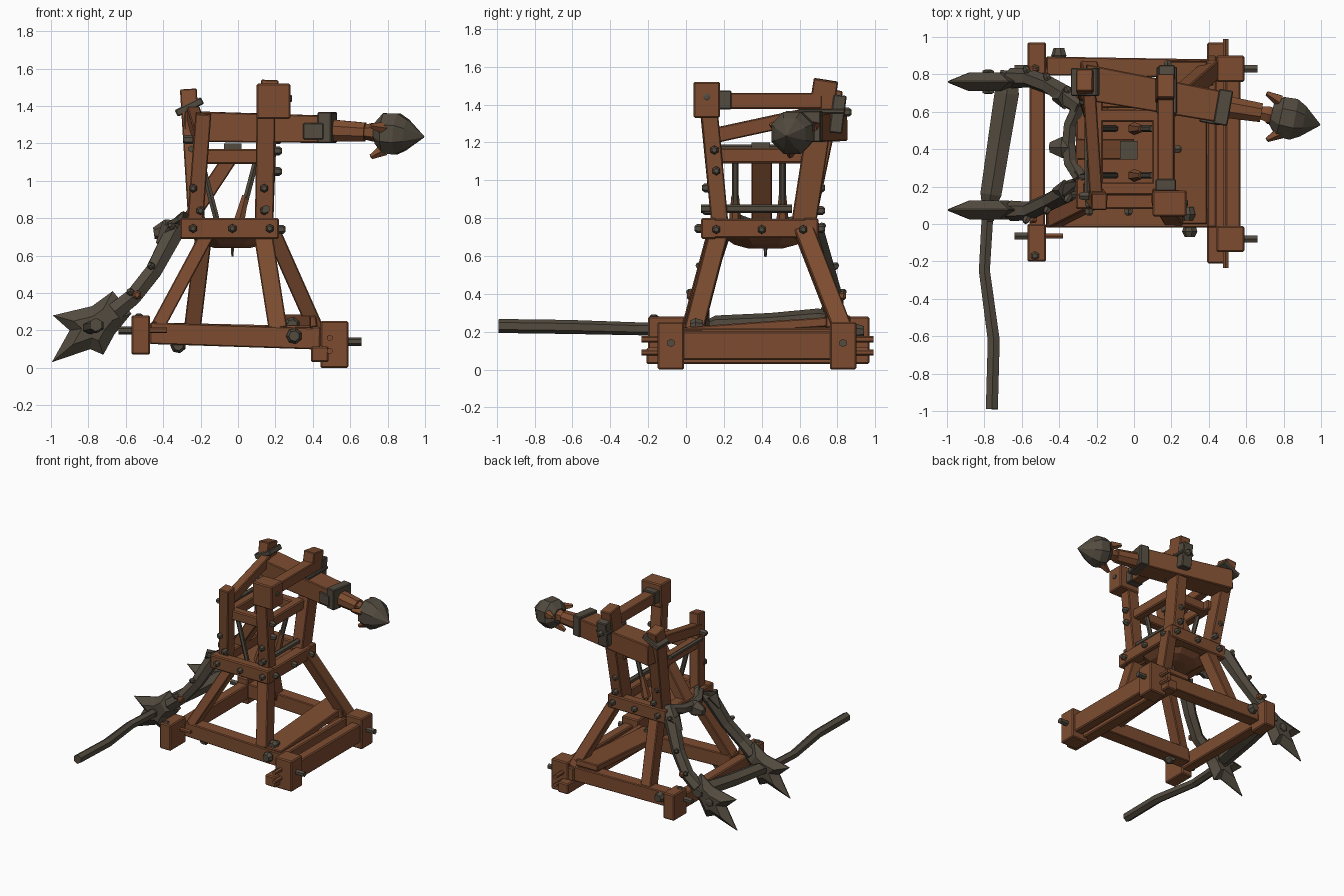
import bpy, bmesh, math
from mathutils import Vector as V

def material(name, col):
    m = bpy.data.materials.new(name)
    m.diffuse_color = (*col, 1)
    return m

WOOD = material("brown wood", (0.205, 0.073, 0.03))
IRON = material("dark iron", (0.085, 0.07, 0.05))

def finish(name, bm, mat):
    bmesh.ops.recalc_face_normals(bm, faces=bm.faces)
    me = bpy.data.meshes.new(name)
    bm.to_mesh(me)
    bm.free()
    me.materials.append(mat)
    ob = bpy.data.objects.new(name, me)
    bpy.context.collection.objects.link(ob)
    return ob

def axes(d):
    ref = V((0, 0, 1)) if abs(d.z) < 0.6 else V((0, 1, 0))
    s = d.cross(ref).normalized()
    return s, s.cross(d).normalized()

def beam(name, a, b, w, h, mat=WOOD, taper=1.0, bev=0.006):
    """Chamfered timber from a to b; w is sideways, h is the other way."""
    a, b = V(a), V(b)
    s, u = axes((b - a).normalized())
    bm = bmesh.new()
    rings = []
    for p, k in ((a, 1), (b, taper)):
        rings.append([bm.verts.new(p + s * w * k * i / 2 + u * h * k * j / 2)
                      for i, j in ((-1, -1), (1, -1), (1, 1), (-1, 1))])
    for i in range(4):
        j = (i + 1) % 4
        bm.faces.new((rings[0][i], rings[0][j], rings[1][j], rings[1][i]))
    bm.faces.new(rings[0])
    bm.faces.new(rings[1])
    if bev:
        bmesh.ops.bevel(bm, geom=bm.edges[:], offset=bev, segments=1, affect='EDGES')
    return finish(name, bm, mat)

def block(name, x, y, z, mat=WOOD, bev=0.008):
    """Box from three (low, high) ranges."""
    cx, cz = sum(x) / 2, sum(z) / 2
    return beam(name, (cx, y[0], cz), (cx, y[1], cz), x[1] - x[0], z[1] - z[0], mat, 1, bev)

def tube(name, pts, radii, n=6, mat=IRON, flat=1.0):
    """Faceted tube along points with a radius at each point."""
    pts = [V(p) for p in pts]
    bm = bmesh.new()
    rings = []
    for i, p in enumerate(pts):
        d = (pts[min(i + 1, len(pts) - 1)] - pts[max(i - 1, 0)]).normalized()
        s, u = axes(d)
        rings.append([bm.verts.new(p + (s * math.cos(t) + u * math.sin(t) * flat) * radii[i])
                      for t in (2 * math.pi * (k + .5) / n for k in range(n))])
    for r, q in zip(rings, rings[1:]):
        for k in range(n):
            bm.faces.new((r[k], r[(k + 1) % n], q[(k + 1) % n], q[k]))
    bm.faces.new(rings[0])
    bm.faces.new(rings[-1])
    return finish(name, bm, mat)

def bolt(name, p, d, r=0.024, l=0.035, mat=IRON):
    p, d = V(p), V(d)
    return tube(name, [p - d * 0.02, p + d * l * .6, p + d * l], [r, r, r * .55], 6, mat)

# base: corner blocks, pins and sill beams
for y in (-0.08, 0.83):
    block("right_corner_block", (0.44, 0.59), (y - .07, y + .07), (0, 0.25))
    tube("right_pin", [(0.57, y, .14), (0.66, y, .14)], [.022] * 2)
for y0, y1 in ((-0.2, 0.0), (0.8, 0.97)):
    block("left_corner_block", (-0.57, -0.47), (y0, y1), (0.07, 0.28))
    ym = -0.065 if y0 < 0 else 0.83
    tube("left_pin", [(-0.64, ym, .2), (-0.55, ym, .2)], [.022] * 2)
    tube("left_peg", [(-0.5, ym, .2), (-0.38, ym, .2)], [.015] * 2, 6, WOOD)
    bolt("left_block_bolt", (-0.53, y0 + .03, .27), (0, 0, 1), .024, .02)
block("left_sill", (-0.56, -0.475), (-0.05, 0.85), (0.11, 0.23))
block("right_inner_sill", (0.39, 0.485), (-0.21, 0.97), (0.03, 0.115))
block("right_upper_sill", (0.39, 0.44), (-0.02, 0.9), (0.11, 0.22))
block("right_outer_sill", (0.49, 0.57), (-0.02, 0.78), (0.05, 0.2))
for z in (0.09, 0.16):
    tube("sill_peg", [(0.49, -0.235, z), (0.49, 0.99, z)], [.017] * 2, 6, WOOD)
beam("front_sill", (-0.47, 0.035, 0.185), (0.44, 0.035, 0.155), 0.11, 0.115)
beam("back_sill", (-0.47, 0.845, 0.185), (0.44, 0.83, 0.165), 0.1, 0.115)
beam("base_plank", (0.29, 0.0, 0.2), (0.29, 0.87, 0.26), 0.2, 0.05)
beam("base_brace", (0.42, 0.8, 0.25), (0.2, 0.8, 0.22), 0.12, 0.06)

# splayed legs
for name, a, b, w in (
        ("front_left_leg", (-0.43, 0.03, 0.22), (-0.15, 0.17, 0.74), 0.075),
        ("front_right_leg", (0.215, 0.04, 0.2), (0.13, 0.18, 0.74), 0.1),
        ("back_left_leg", (-0.245, 0.83, 0.2), (-0.18, 0.62, 0.74), 0.09),
        ("back_right_leg", (0.42, 0.83, 0.2), (0.18, 0.62, 0.74), 0.085)):
    beam(name, a, b, w, 0.1)

# middle frame with bolts, floor and hanging bowl
for y in (0.12, 0.66):
    block("middle_cross_beam", (-0.31, 0.22), (y - .04, y + .04), (0.69, 0.8))
    s = -1 if y < .3 else 1
    for x in (-0.24, -0.03, 0.17):
        bolt("middle_beam_bolt", (x, y + s * .04, .745), (0, s, 0))
for x in (-0.265, 0.175):
    block("middle_side_beam", (x - .045, x + .045), (0.1, 0.68), (0.695, 0.795))
    s = -1 if x < 0 else 1
    for y in (0.16, 0.4, 0.62):
        bolt("middle_side_bolt", (x + s * .045, y, .74), (s, 0, 0))
block("floor_panel", (-0.22, 0.13), (0.14, 0.64), (0.69, 0.73))
tube("floor_bowl", [(-.03, .42, .64), (-.03, .42, .66), (-.03, .42, .7)], [.1, .18, .24], 8, WOOD)
tube("floor_spike", [(-.03, .42, .66), (-.03, .42, .595)], [.012, .006])

# upper posts
beam("front_left_post", (-0.23, 0.18, 0.76), (-0.185, 0.12, 1.36), 0.085, 0.09)
beam("front_right_post", (0.14, 0.18, 0.76), (0.15, 0.12, 1.4), 0.1, 0.09)
beam("back_left_post", (-0.22, 0.62, 0.76), (-0.265, 0.77, 1.48), 0.09, 0.12)
beam("back_right_post", (0.14, 0.62, 0.76), (0.17, 0.74, 1.53), 0.095, 0.13)
block("front_right_cap", (0.1, 0.28), (0.04, 0.18), (1.33, 1.52))
bolt("cap_bolt", (0.28, 0.11, 1.44), (1, 0, 0), .02, .01)
beam("left_band", (-0.33, 0.76, 1.36), (-0.19, 0.76, 1.43), 0.15, 0.04, IRON)
beam("right_band", (0.175, 0.79, 1.25), (0.175, 0.815, 1.45), 0.09, 0.07, IRON)
beam("ram_strap", (0.175, 0.59, 1.365), (0.175, 0.84, 1.365), 0.11, 0.025, IRON)
bolt("right_band_bolt", (0.18, 0.84, 1.36), (0, 1, 0))

# rails between the posts
for y in (0.19, 0.58):
    block("upper_cross_rail", (-0.21, 0.15), (y - .035, y + .035), (1.09, 1.17))
for x in (-0.2, 0.13):
    block("upper_side_rail", (x - .035, x + .035), (0.17, 0.66), (1.09, 1.17))
beam("top_right_rail", (0.17, 0.16, 1.42), (0.17, 0.72, 1.42), 0.09, 0.085)
beam("top_rail_collar", (0.17, 0.175, 1.425), (0.17, 0.24, 1.425), 0.11, 0.1, IRON)
beam("top_left_rail", (-0.2, 0.12, 1.23), (-0.24, 0.72, 1.36), 0.07, 0.08)
beam("inner_brace", (-0.03, 0.4, 1.14), (-0.28, 0.4, 0.76), 0.08, 0.11)
block("brace_cap_plate", (-0.075, 0.02), (0.345, 0.445), (1.13, 1.2), IRON, 0)
for y in (0.26, 0.51):
    for a, b in ((-0.2, -0.1), (0.1, 0.0)):
        tube("tension_rod", [(a, y, 1.12), (b, y, 0.74)], [.018] * 2)
    tube("rod_wood_sleeve", [(0.04, y, .92), (0.0, y, .76)], [.02, .035], 6, WOOD)
tube("side_rod", [(0.15, 0.08, .85), (0.15, 0.56, .85)], [.022] * 2)
tube("left_side_rod", [(-0.25, 0.16, 1.17), (-0.25, 0.56, 1.17)], [.018] * 2)
for x, z in ((-0.24, .96), (0.14, .96), (-0.2, .84), (0.14, .84)):
    bolt("front_post_bolt", (x, 0.12, z), (0, -1, 0))
    bolt("back_post_bolt", (x, 0.7, z), (0, 1, 0))
for x, y, z in ((0.2, 0.16, 1.05), (0.2, 0.64, 1.22), (0.2, 0.15, 1.16)):
    bolt("post_side_bolt", (x, y, z), (1, 0, 0))
for y, z in ((0.15, 1.22), (0.66, 1.22)):
    bolt("left_post_bolt", (-0.26, y, z), (-1, 0, 0))

# ram: tapered timber, collar, neck and iron head
beam("ram_beam", (-0.27, 0.76, 1.29), (0.5, 0.62, 1.275), 0.19, 0.165, WOOD, 0.88)
beam("ram_collar", (0.44, 0.63, 1.285), (0.515, 0.617, 1.285), 0.19, 0.165, IRON)
beam("ram_side_plate", (0.35, 0.562, 1.265), (0.46, 0.541, 1.265), 0.03, 0.09, IRON)
tube("ram_neck", [(0.47, .63, 1.27), (0.68, .595, 1.26)], [.065, .055], 8, WOOD)
tube("ram_neck_tip", [(0.66, .6, 1.26), (0.72, .585, 1.26), (0.78, .575, 1.26)], [.035, .05, .04], 6, WOOD)
tube("ram_head", [(0.735, .585, 1.255), (0.78, .575, 1.255), (0.85, .56, 1.25), (0.9, .55, 1.245), (0.995, .53, 1.235)],
     [.06, .115, .12, .09, .004], 8)
for t in (0.3, math.pi - .3, -math.pi / 2 - .2):
    c, s = math.cos(t), math.sin(t)
    tube("ram_wood_claw", [(0.78, .575 + .09 * c, 1.255 + .09 * s), (0.71, .575 + .13 * c, 1.255 + .13 * s)],
         [.035, .014], 5, WOOD)

# iron side arms ending in flared blades
def blade(name, y):
    prof = [(-.57, .29), (-.67, .41), (-.78, .33), (-.99, .28), (-.9, .2),
            (-.995, .03), (-.79, .1), (-.72, .07), (-.66, .18)]
    cx, cz = -0.77, 0.22
    bm = bmesh.new()
    rings = [[bm.verts.new((cx + (x - cx) * k, y + dy, cz + (z - cz) * k)) for x, z in prof]
             for k, dy in ((.5, -.05), (1, -.004), (1, .004), (.5, .05))]
    n = len(prof)
    for r, q in zip(rings, rings[1:]):
        for i in range(n):
            bm.faces.new((r[i], r[(i + 1) % n], q[(i + 1) % n], q[i]))
    bm.faces.new(rings[0])
    bm.faces.new(rings[-1])
    finish(name, bm, IRON)
    for d in (-1, 1):
        bolt("blade_bolt", (-.78, y + d * .05, .22), (0, d, 0), .035, .015)

arms = (("front_arm", [(-.28, .27, .8), (-.34, .18, .73), (-.45, .12, .52), (-.56, .07, .38), (-.66, .07, .3)], 0.075),
        ("back_arm", [(-.28, .62, .8), (-.34, .67, .73), (-.45, .74, .52), (-.56, .78, .38), (-.66, .78, .3)], 0.76))
for name, pts, y in arms:
    tube(name, pts, [.045, .06, .05, .05, .055], 6)
    blade(name + "_blade", y)
    o = -1 if y < .4 else 1
    for x, py, z in pts[1:4]:
        bolt("arm_stud", (x - .01, py + o * .035, z + .02), V((-.4, o * .8, .4)).normalized(), .02, .035)
    bolt("arm_wood_stud", (-.54, pts[3][1] + o * .035, .39), (0, o, 0), .025, .03, WOOD)
    tube("arm_barb", [(-.36, pts[1][1], .74), (-.43, pts[1][1], .66)], [.06, .012], 5)
tube("arm_yoke", [(-.29, .25, .79), (-.34, .33, .76), (-.35, .43, .75), (-.34, .53, .76), (-.29, .64, .79)], [.04] * 5)
tube("yoke_knob", [(-.33, .41, .74), (-.38, .41, .73), (-.45, .41, .72)], [.05, .065, .03], 6)

# long bent iron bar, widening behind the front blade
tube("long_bar", [(-.76, -.99, .23), (-.75, -.62, .225), (-.8, -.25, .215), (-.78, .1, .215)], [.037, .037, .034, .036], 6)
tube("wide_bar", [(-.78, .08, .22), (-.765, .16, .24), (-.72, .45, .25), (-.68, .7, .27), (-.67, .82, .27)],
     [.036, .065, .07, .075, .05], 6, IRON, 0.7)

# iron knobs on the sills
for x, y, z in ((0.3, -0.04, .17), (0.29, 0.05, .23), (-0.32, 0.03, .12), (-0.4, 0.9, .2)):
    tube("sill_knob", [(x, y - .03, z), (x, y, z), (x, y + .04, z)], [.028, .043, .03], 7)
